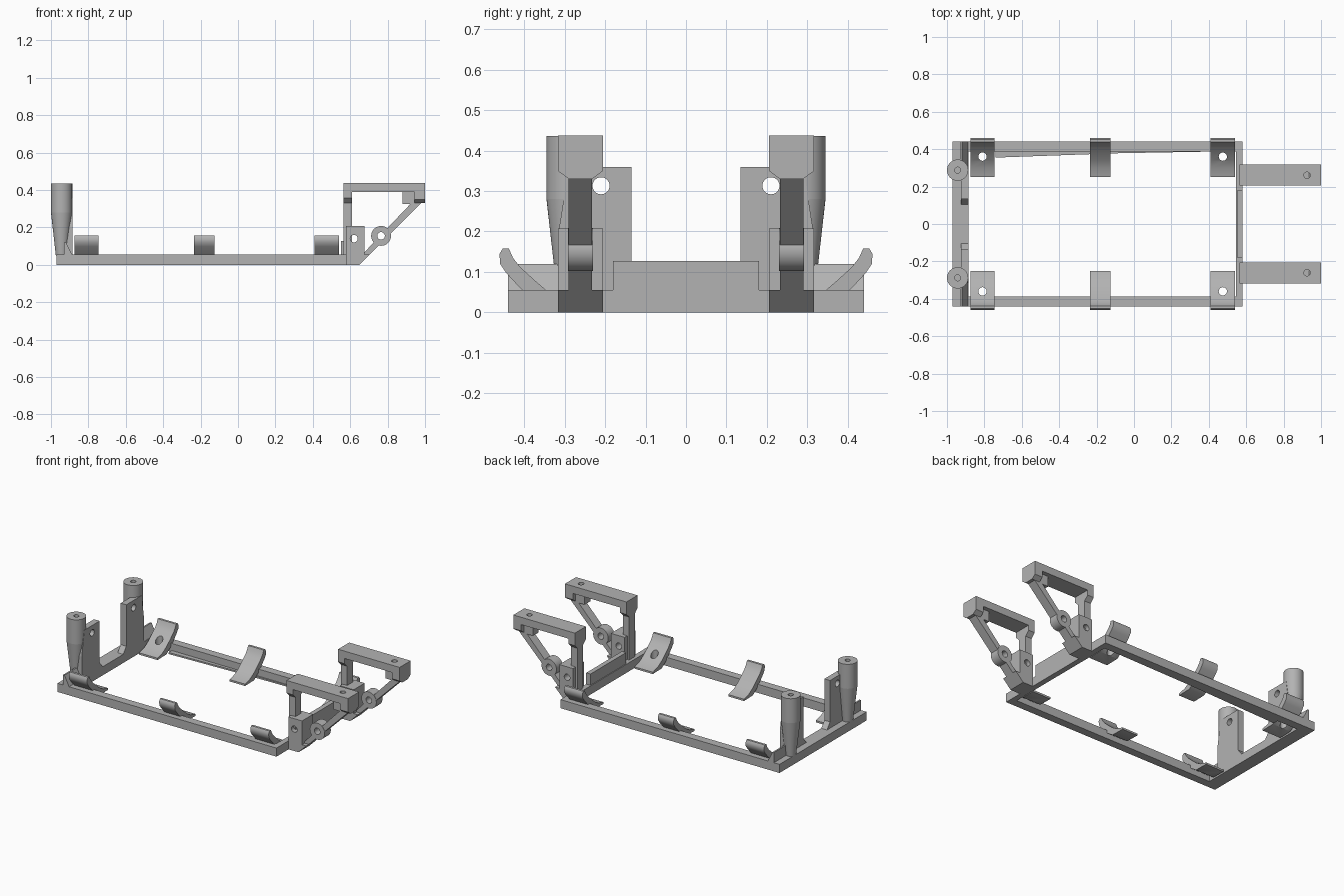
import bpy, bmesh
from mathutils import Vector

cube = bpy.data.objects.get("Cube")
if cube:
    bpy.data.objects.remove(cube, do_unlink=True)

grey = bpy.data.materials.new("plain grey")
grey.use_nodes = True
GREY = (0.45, 0.45, 0.45, 1)
grey.diffuse_color = GREY
grey.node_tree.nodes["Principled BSDF"].inputs["Base Color"].default_value = GREY


def finish(name, bm):
    bmesh.ops.recalc_face_normals(bm, faces=bm.faces[:])
    mesh = bpy.data.meshes.new(name)
    bm.to_mesh(mesh)
    bm.free()
    mesh.materials.append(grey)
    ob = bpy.data.objects.new(name, mesh)
    bpy.context.collection.objects.link(ob)
    return ob


def place(axis, a, b, t):
    """Put a 2D profile point (a, b) at distance t along an axis."""
    return {"x": (t, a, b), "y": (a, t, b), "z": (a, b, t)}[axis]


def prism(name, pts, axis, lo, hi):
    bm = bmesh.new()
    rings = [[bm.verts.new(place(axis, a, b, t)) for a, b in pts] for t in (lo, hi)]
    n = len(pts)
    for ring in rings:
        bm.faces.new(ring)
    for i in range(n):
        j = (i + 1) % n
        bm.faces.new((rings[0][i], rings[0][j], rings[1][j], rings[1][i]))
    return finish(name, bm)


def box(name, x, y, z):
    return prism(name, [(x[0], y[0]), (x[1], y[0]), (x[1], y[1]), (x[0], y[1])], "z", *z)


def cone(name, axis, centre, r1, r2, depth):
    bm = bmesh.new()
    bmesh.ops.create_cone(bm, cap_ends=True, segments=40, radius1=r1, radius2=r2, depth=depth)
    turn = Vector((0, 0, 1)).rotation_difference(Vector(place(axis, 0, 0, 1)))
    bmesh.ops.rotate(bm, verts=bm.verts[:], matrix=turn.to_matrix())
    bmesh.ops.translate(bm, verts=bm.verts[:], vec=centre)
    return finish(name, bm)


def combine(ob, other, operation):
    """Apply a boolean and remove the helper object."""
    mod = ob.modifiers.new("boolean", "BOOLEAN")
    mod.operation, mod.object, mod.solver = operation, other, "EXACT"
    bpy.context.view_layer.update()
    result = bpy.data.meshes.new_from_object(ob.evaluated_get(bpy.context.evaluated_depsgraph_get()))
    ob.modifiers.clear()
    ob.data = result
    bpy.data.objects.remove(other, do_unlink=True)


def drill(ob, axis, centre, r, depth=0.3):
    combine(ob, cone("drill", axis, centre, r, r, depth), "DIFFERENCE")


def smooth(ob):
    bpy.ops.object.select_all(action="DESELECT")
    ob.select_set(True)
    bpy.context.view_layer.objects.active = ob
    bpy.ops.object.shade_smooth_by_angle(angle=0.6)


# Base frame
BASE = 0.055
box("column_end_beam", (-0.97, -0.885), (-0.44, 0.44), (0, BASE))
box("arm_end_beam", (0.545, 0.58), (-0.44, 0.44), (0, BASE))
box("arm_end_wall", (0.55, 0.58), (-0.18, 0.18), (BASE, 0.127))
for side, s in (("front", -1), ("back", 1)):
    box(side + "_rail", (-0.885, 0.545), sorted((s * 0.388, s * 0.44)), (0, BASE))
prism("back_rail_flange", [(-0.74, 0.355), (-0.1, 0.378), (0.45, 0.388), (-0.74, 0.39)], "z", 0, 0.01)

# Curved clip cross-section: inner top surface, rounded lip, outer underside
clip_top = [(0.25, 0.012), (0.3, 0.025), (0.34, 0.05), (0.375, 0.08), (0.41, 0.112), (0.428, 0.135), (0.438, 0.158)]
clip_under = [(0.453, 0.158), (0.461, 0.145), (0.46, 0.12), (0.445, 0.098), (0.41, 0.06), (0.38, 0.03),
              (0.34, 0.002), (0.25, 0)]
clips = (("left", -0.81, 0.065, True), ("middle", -0.18, 0.055, False), ("right", 0.475, 0.065, True))

for side, s in (("front", -1), ("back", 1)):
    def span(lo, hi):
        return sorted((s * lo, s * hi))

    def mirrored(pts):
        return [(s * a, b) for a, b in pts]

    # Clips along the rails
    for label, x, half, holed in clips:
        clip = prism(f"{side}_{label}_clip", mirrored(clip_top + clip_under), "x", x - half, x + half)
        if holed:
            drill(clip, "z", (x, s * 0.36, 0.1), 0.022)
        smooth(clip)

    # Tapered column with a blind screw hole
    cy = s * 0.288
    column = cone(side + "_column", "z", (-0.943, cy, 0.358), 0.057, 0.057, 0.156)
    drill(column, "z", (-0.943, cy, 0.43), 0.016, 0.2)
    smooth(column)
    smooth(cone(side + "_column_taper", "z", (-0.943, cy, 0.165), 0.031, 0.057, 0.23))

    # Drilled web beside the column, with a sloped foot
    web = prism(side + "_column_web", mirrored([(0.1, 0.05), (0.315, 0.05), (0.315, 0.2), (0.29, 0.36),
                (0.135, 0.36), (0.135, 0.095)]), "x", -0.925, -0.885)
    drill(web, "x", (-0.9, s * 0.21, 0.313), 0.021)
    prism(side + "_corner_wedge", [(-0.93, 0.05), (-0.93, 0.12), (-0.92, 0.12), (-0.885, 0.05)],
          "y", *span(0.3, 0.44))

    # Arm: top bar, waisted upright and outer head
    lo, hi, nlo, nhi = 0.205, 0.317, 0.232, 0.29
    mid = s * 0.261
    bar = box(side + "_arm_top_bar", (0.565, 1.0), span(lo, hi), (0.39, 0.437))
    drill(bar, "z", (0.925, mid, 0.41), 0.017, 0.2)
    prism(side + "_arm_upright", mirrored([(nlo, 0.05), (nhi, 0.05), (nhi, 0.33), (hi, 0.357), (hi, 0.39),
          (lo, 0.39), (lo, 0.357), (nlo, 0.33)]), "x", 0.565, 0.61)
    prism(side + "_arm_head", mirrored([(nlo, 0.33), (nhi, 0.33), (hi, 0.35), (hi, 0.39), (lo, 0.39),
          (lo, 0.35)]), "x", 0.945, 1.0)
    boss = box(side + "_arm_screw_boss", (0.88, 0.945), span(nlo, nhi), (0.325, 0.39))
    drill(boss, "z", (0.925, mid, 0.38), 0.017, 0.08)

    # Lower bracket and sloping foot
    bracket = box(side + "_arm_bracket", (0.578, 0.675), span(lo, hi), (0.05, 0.207))
    drill(bracket, "y", (0.62, mid, 0.14), 0.02)
    prism(side + "_arm_foot", [(0.57, 0), (0.65, 0), (0.705, BASE), (0.57, BASE)], "y", *span(lo, hi))

    # Diagonal strut with a drilled round pivot
    strut = prism(side + "_arm_strut", [(0.65, 0.04), (0.69, 0.04), (0.98, 0.33), (0.96, 0.35), (0.945, 0.35)],
                  "y", *span(nlo, nhi))
    combine(strut, cone("pivot", "y", (0.765, mid, 0.155), 0.053, 0.053, nhi - nlo + 0.004), "UNION")
    drill(strut, "y", (0.765, mid, 0.155), 0.02)
    smooth(strut)
